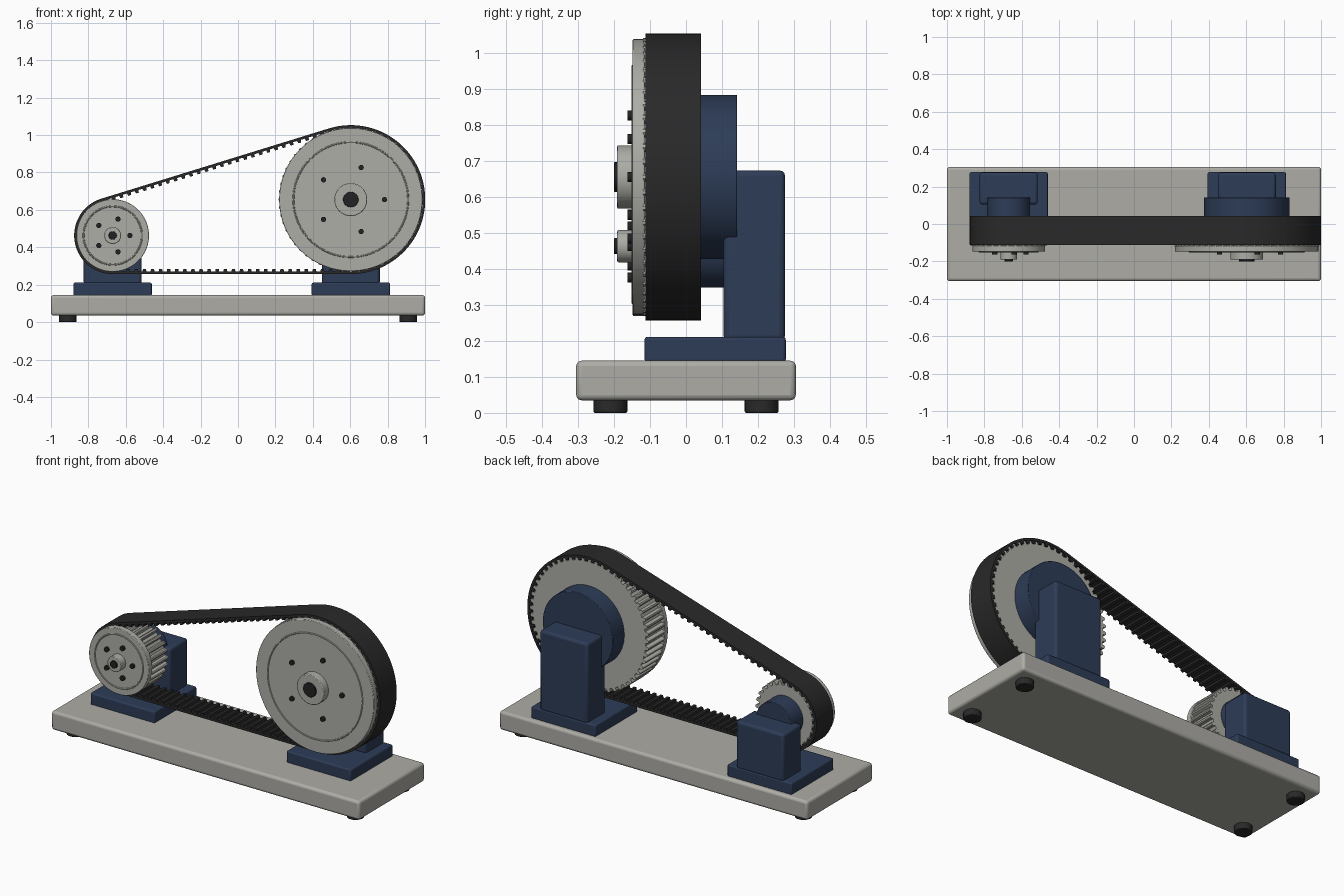
import bpy, bmesh, math
from mathutils import Vector

cube = bpy.data.objects.get("Cube")
if cube:
    bpy.data.objects.remove(cube, do_unlink=True)


def material(name, rgb):
    m = bpy.data.materials.new(name)
    m.use_nodes = True
    m.diffuse_color = (*rgb, 1)
    m.node_tree.nodes["Principled BSDF"].inputs["Base Color"].default_value = (*rgb, 1)
    return m


PLATE = material("warm grey", (0.42, 0.415, 0.38))
METAL = material("pulley grey", (0.42, 0.42, 0.385))
BLUE = material("navy blue", (0.026, 0.045, 0.095))
RUBBER = material("black rubber", (0.022, 0.022, 0.022))
STEEL = material("dark steel", (0.016, 0.016, 0.018))


def finish(obj, name, mat, bevel=0, segments=3):
    obj.name = name
    obj.data.materials.append(mat)
    if bevel:
        mod = obj.modifiers.new("Bevel", "BEVEL")
        mod.width, mod.segments = bevel, segments
        mod.limit_method = "ANGLE"
    bpy.ops.object.select_all(action="DESELECT")
    obj.select_set(True)
    bpy.context.view_layer.objects.active = obj
    bpy.ops.object.shade_smooth_by_angle(angle=math.radians(30))
    return obj


def box(name, x, y, z, mat, bevel):
    """Box from (low, high) ranges."""
    bpy.ops.mesh.primitive_cube_add(size=1)
    obj = bpy.context.object
    for v in obj.data.vertices:
        v.co = [r[0] if c < 0 else r[1] for c, r in zip(v.co, (x, y, z))]
    return finish(obj, name, mat, bevel)


def disc(name, x, z, radius, y0, y1, mat, bevel=0, sides=64):
    """Cylinder along y."""
    bpy.ops.mesh.primitive_cylinder_add(
        vertices=sides, radius=radius, depth=y1 - y0,
        location=(x, (y0 + y1) / 2, z), rotation=(math.pi / 2, 0, 0))
    return finish(bpy.context.object, name, mat, bevel, 2)


def from_bmesh(name, bm, mat):
    bmesh.ops.recalc_face_normals(bm, faces=bm.faces)
    mesh = bpy.data.meshes.new(name)
    bm.to_mesh(mesh)
    bm.free()
    obj = bpy.data.objects.new(name, mesh)
    bpy.context.collection.objects.link(obj)
    return finish(obj, name, mat)


def add_prism(bm, outline, y0, y1):
    """Extrude an (x, z) outline along y."""
    front = [bm.verts.new((p[0], y0, p[1])) for p in outline]
    back = [bm.verts.new((p[0], y1, p[1])) for p in outline]
    bm.faces.new(front)
    bm.faces.new(back[::-1])
    n = len(outline)
    for i in range(n):
        j = (i + 1) % n
        bm.faces.new((front[i], back[i], back[j], front[j]))


# Drive layout
BIG, SMALL = Vector((0.603, 0.655)), Vector((-0.67, 0.463))
R_BIG, R_SMALL, THICK = 0.384, 0.192, 0.014
TEETH_BIG, TEETH_SMALL = 56, 28
BELT_Y = (-0.113, 0.042)

span = BIG - SMALL
tilt = math.atan2(span.y, span.x)
wrap = math.acos(-(R_BIG - R_SMALL) / span.length)
start, end = tilt - wrap, tilt + wrap
arc_big = 2 * wrap * R_BIG
arc_small = (2 * math.pi - 2 * wrap) * R_SMALL
straight = math.sqrt(span.length ** 2 - (R_BIG - R_SMALL) ** 2)
total = arc_big + arc_small + 2 * straight


def radial(a):
    return Vector((math.cos(a), math.sin(a)))


def belt_at(s):
    """Point and outward normal at a distance along the inner belt line."""
    s %= total
    if s < arc_big:
        n = radial(start + s / R_BIG)
        return BIG + n * R_BIG, n
    s -= arc_big
    if s < straight:
        n = radial(end)
        return (BIG + n * R_BIG).lerp(SMALL + n * R_SMALL, s / straight), n
    s -= straight
    if s < arc_small:
        n = radial(end + s / R_SMALL)
        return SMALL + n * R_SMALL, n
    s -= arc_small
    n = radial(start)
    return (SMALL + n * R_SMALL).lerp(BIG + n * R_BIG, s / straight), n


# Baseplate and feet
box("baseplate", (-1, 1), (-0.305, 0.305), (0.035, 0.145), PLATE, 0.015)
for x in (-0.91, 0.91):
    for y in (-0.21, 0.21):
        bpy.ops.mesh.primitive_cylinder_add(vertices=32, radius=0.047, depth=0.04,
                                            location=(x, y, 0.02))
        finish(bpy.context.object, "rubber_foot", RUBBER, 0.004, 2)


# Toothed pulley: gear body, front flange, ring, hub, shaft and screws
def pulley(name, c, radius, teeth, phase, flange, ring, hub, shaft, screw_circle):
    step = 2 * math.pi / teeth
    outline = []
    for i in range(teeth):
        a = phase + i * step
        for f, r in ((-0.30, -0.018), (-0.22, -0.003), (-0.1, 0.002),
                     (0.1, 0.002), (0.22, -0.003), (0.30, -0.018)):
            outline.append(c + radial(a + f * step) * (radius + r))
    bm = bmesh.new()
    add_prism(bm, outline, -0.12, 0.036)
    from_bmesh(name + "_toothed_body", bm, METAL)
    disc(name + "_flange", c.x, c.y, flange, -0.148, -0.115, METAL, 0.003, 96)
    bpy.ops.mesh.primitive_torus_add(
        major_radius=ring, minor_radius=0.005, major_segments=72, minor_segments=8,
        location=(c.x, -0.147, c.y), rotation=(math.pi / 2, 0, 0))
    finish(bpy.context.object, name + "_ring", METAL)
    disc(name + "_hub", c.x, c.y, hub, -0.191, -0.14, METAL, 0.004)
    disc(name + "_shaft", c.x, c.y, shaft, -0.2, 0.06, STEEL, 0.002, 32)
    for i in range(5):
        p = c + radial(i * math.tau / 5) * screw_circle
        disc(name + "_screw", p.x, p.y, 0.014, -0.162, -0.14, STEEL, 0, 16)


phase_small = end - (arc_big + straight) / R_SMALL
pulley("large_pulley", BIG, R_BIG, TEETH_BIG, start, 0.383, 0.307, 0.088, 0.041, 0.18)
pulley("small_pulley", SMALL, R_SMALL, TEETH_SMALL, phase_small,
       0.194, 0.156, 0.045, 0.022, 0.092)

# Belt band
bm = bmesh.new()
samples = [i * arc_big / 72 for i in range(73)]
samples += [arc_big + straight + i * arc_small / 48 for i in range(49)]
rings = []
for s in samples:
    p, n = belt_at(s)
    q = p + n * THICK
    rings.append([bm.verts.new((v.x, y, v.y)) for v, y in
                  ((p, BELT_Y[0]), (q, BELT_Y[0]), (q, BELT_Y[1]), (p, BELT_Y[1]))])
for i, ring in enumerate(rings):
    nxt = rings[(i + 1) % len(rings)]
    for k in range(4):
        m = (k + 1) % 4
        bm.faces.new((ring[k], ring[m], nxt[m], nxt[k]))
from_bmesh("belt_band", bm, RUBBER)

# Belt teeth on the inside, meshing with the pulley gaps
bm = bmesh.new()
count = round(total * TEETH_BIG / (math.tau * R_BIG))
for i in range(count):
    p, n = belt_at((i + 0.5) * total / count)
    t = Vector((-n.y, n.x))
    add_prism(bm, [p + t * w + n * h for w, h in
                   ((-0.011, 0.003), (0.011, 0.003), (0.008, -0.014), (-0.008, -0.014))],
              BELT_Y[0] + 0.001, BELT_Y[1] - 0.001)
from_bmesh("belt_teeth", bm, RUBBER)

# Bearing mounts
for name, c, housing in (("large", BIG, 0.228), ("small", SMALL, 0.115)):
    box(name + "_mount_foot", (c.x - 0.209, c.x + 0.209), (-0.115, 0.277),
        (0.14, 0.211), BLUE, 0.008)
    box(name + "_mount_upright", (c.x - 0.155, c.x + 0.155), (0.104, 0.275),
        (0.2, c.y + 0.018), BLUE, 0.015)
    disc(name + "_bearing_housing", c.x, c.y, housing, 0.03, 0.142, BLUE, 0.003)
